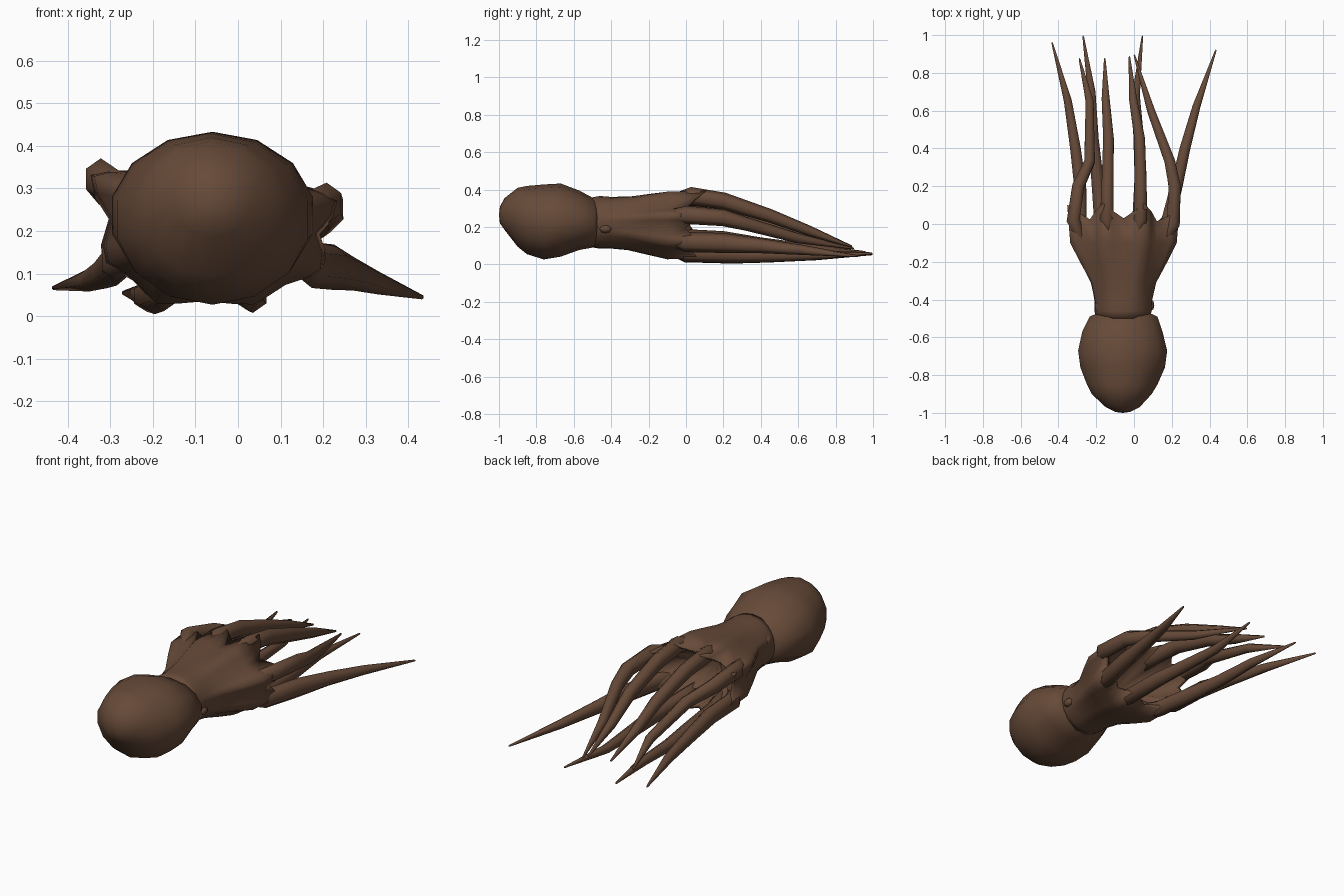
import bpy, bmesh, math
from mathutils import Vector

if "Cube" in bpy.data.objects:
    bpy.data.objects.remove(bpy.data.objects["Cube"])

skin = bpy.data.materials.new("brown skin")
skin.diffuse_color = (0.133, 0.068, 0.04, 1)
skin.use_nodes = True
skin.node_tree.nodes["Principled BSDF"].inputs["Base Color"].default_value = skin.diffuse_color
CX, CZ = -0.058, 0.22


def loft(name, rings):
    """Skin a list of closed rings; one-point rings become tips."""
    bm = bmesh.new()
    vs = [[bm.verts.new(p) for p in r] for r in rings]
    for a, b in zip(vs, vs[1:]):
        n = max(len(a), len(b))
        for i in range(n):
            j = (i + 1) % n
            q = [a[i % len(a)], a[j % len(a)], b[j % len(b)], b[i % len(b)]]
            bm.faces.new(list(dict.fromkeys(q)))
    for r in (vs[0], vs[-1]):
        if len(r) > 2:
            bm.faces.new(r)
    bmesh.ops.recalc_face_normals(bm, faces=bm.faces)
    me = bpy.data.meshes.new(name)
    bm.to_mesh(me)
    bm.free()
    me.materials.append(skin)
    ob = bpy.data.objects.new(name, me)
    bpy.context.collection.objects.link(ob)
    for p in me.polygons:
        p.use_smooth = True
    return ob


def ellipse(y, x0, x1, z0, z1, n=14):
    return [Vector(((x0 + x1) / 2 + (x1 - x0) / 2 * 1.02 * math.cos(a), y,
                    (z0 + z1) / 2 + (z1 - z0) / 2 * math.sin(a)))
            for a in (math.tau * i / n + math.pi / 2 for i in range(n))]


# Mantle: y, left, right, bottom, top
mantle = [(-.995, -.10, -.02, .22, .31), (-.97, -.15, .03, .185, .355),
          (-.90, -.225, .095, .095, .41), (-.85, -.25, .125, .055, .42),
          (-.76, -.285, .165, .027, .428), (-.67, -.297, .177, .042, .433),
          (-.57, -.275, .152, .078, .395), (-.49, -.235, .125, .092, .352),
          (-.47, -.19, .08, .12, .33)]
loft("mantle", [[(-.06, -1, .265)]] + [ellipse(*m) for m in mantle])

# Arm paths, ordered around the body; the first point lies on the web rim
arms = {
    "arm_upper_right": [(.208, .0, .265), (.215, .2, .25), (.19, .33, .215), (.09, .6, .14), (.0, .90, .085)],
    "arm_top_right": [(.035, .03, .366), (.035, .2, .34), (.03, .45, .26), (-.005, .66, .18), (-.025, .89, .095)],
    "arm_top_left": [(-.145, .03, .362), (-.14, .2, .34), (-.135, .45, .26), (-.15, .66, .18), (-.155, .88, .10)],
    "arm_upper_left": [(-.322, .02, .322), (-.295, .2, .285), (-.235, .33, .24), (-.235, .65, .16), (-.29, .88, .09)],
    "arm_lower_left": [(-.285, .0, .135), (-.285, .2, .125), (-.31, .4, .105), (-.35, .65, .085), (-.435, .965, .066)],
    "arm_bottom_left": [(-.175, .0, .06), (-.195, .25, .05), (-.215, .45, .047), (-.225, .7, .05), (-.27, 1, .055)],
    "arm_bottom_right": [(.025, .0, .062), (.035, .25, .053), (.025, .45, .048), (.01, .68, .05), (.045, 1, .06)],
    "arm_lower_right": [(.175, .0, .12), (.225, .2, .115), (.27, .4, .1), (.33, .62, .078), (.435, .925, .044)],
}

# Head and webbing: a neck oval flaring into the arm roots, with a hollow mouth
starts = [Vector(p[0]) for p in arms.values()]
rim = []
for k, p in enumerate(starts):
    q = starts[(k + 1) % len(starts)]
    # fraction to the next arm, outward push, offset along the arm
    for f, s, dy in ((0, .034, .08), (.2, .03, .045), (.5, .0, .0), (.8, .03, .045)):
        d = p.lerp(q, f)
        out = Vector((d.x - CX, 0, d.z - CZ))
        low = .022 if d.z < .1 else 0
        rim.append(d + out.normalized() * (s + low * (f == .5)) + Vector((0, dy, 0)))


def web(y, t, grow=1):
    ring = []
    for p in rim:
        a = math.atan2((p.z - CZ) / .137, (p.x - CX) / .147)
        neck = Vector((CX + .147 * grow * math.cos(a), 0, CZ + .005 + .137 * grow * math.sin(a)))
        v = neck.lerp(p, t)
        if p.z < .1:  # the underside sags earlier
            v.z = neck.z + (p.z - neck.z - .004) * min(1, t * 1.12)
        ring.append(Vector((v.x, y, v.z)))
    return ring


def inner(dy, s):
    return [Vector((CX + (p.x - CX) * s, p.y + dy, CZ + (p.z - CZ) * s)) for p in rim]


loft("head_and_web", [web(-.5, 0, .98), web(-.46, 0, 1.03), web(-.41, .04), web(-.31, .2), web(-.2, .58),
                      web(-.1, .9), rim, inner(-.01, .9), inner(-.12, .65), [(CX, -.2, CZ)]])

# Arms: tapered six-sided tubes, deeper than wide near the root
radii = [.022, .045, .041, .036, .027]
for name, path in arms.items():
    pts = [Vector(p) for p in path]
    p0 = pts[0]
    root = Vector((CX + (p0.x - CX) * .66, -.17, CZ + (p0.z - CZ) * .66))
    line = [root] + pts
    deep = [1, 1.2, 1.3, 1.1, 1] if "lower" in name else [1, 1.08, 1.1, 1, 1]
    rings = []
    for i, r in enumerate(radii):
        c = line[i]
        t = (line[i + 1] - line[max(i - 1, 0)]).normalized()
        side = t.cross(Vector((0, 0, 1))).normalized()
        up = side.cross(t)
        rings.append([c + side * r * .9 * math.cos(a) + up * r * deep[i] * math.sin(a)
                      for a in (math.tau * (j + .5) / 6 for j in range(6))])
    # Blunt end just before the tip
    end = [line[-1] + (v - line[-2]) * .2 - (line[-1] - line[-2]) * .03 for v in rings[-1]]
    loft(name, rings + [end, [line[-1]]])


# Small eyes just behind the mantle edge
def knob(name, c, r):
    rings = [[(c[0], c[1] - r[1], c[2])]]
    for h in (-.6, .0, .6):
        w = math.sqrt(1 - h * h)
        rings.append(ellipse(c[1] + h * r[1], c[0] - r[0] * w, c[0] + r[0] * w,
                             c[2] - r[2] * w, c[2] + r[2] * w, 8))
    loft(name, rings + [[(c[0], c[1] + r[1], c[2])]])


knob("eye_right", (.085, -.43, .19), (.022, .035, .022))
knob("eye_left", (-.185, -.44, .27), (.022, .035, .025))
